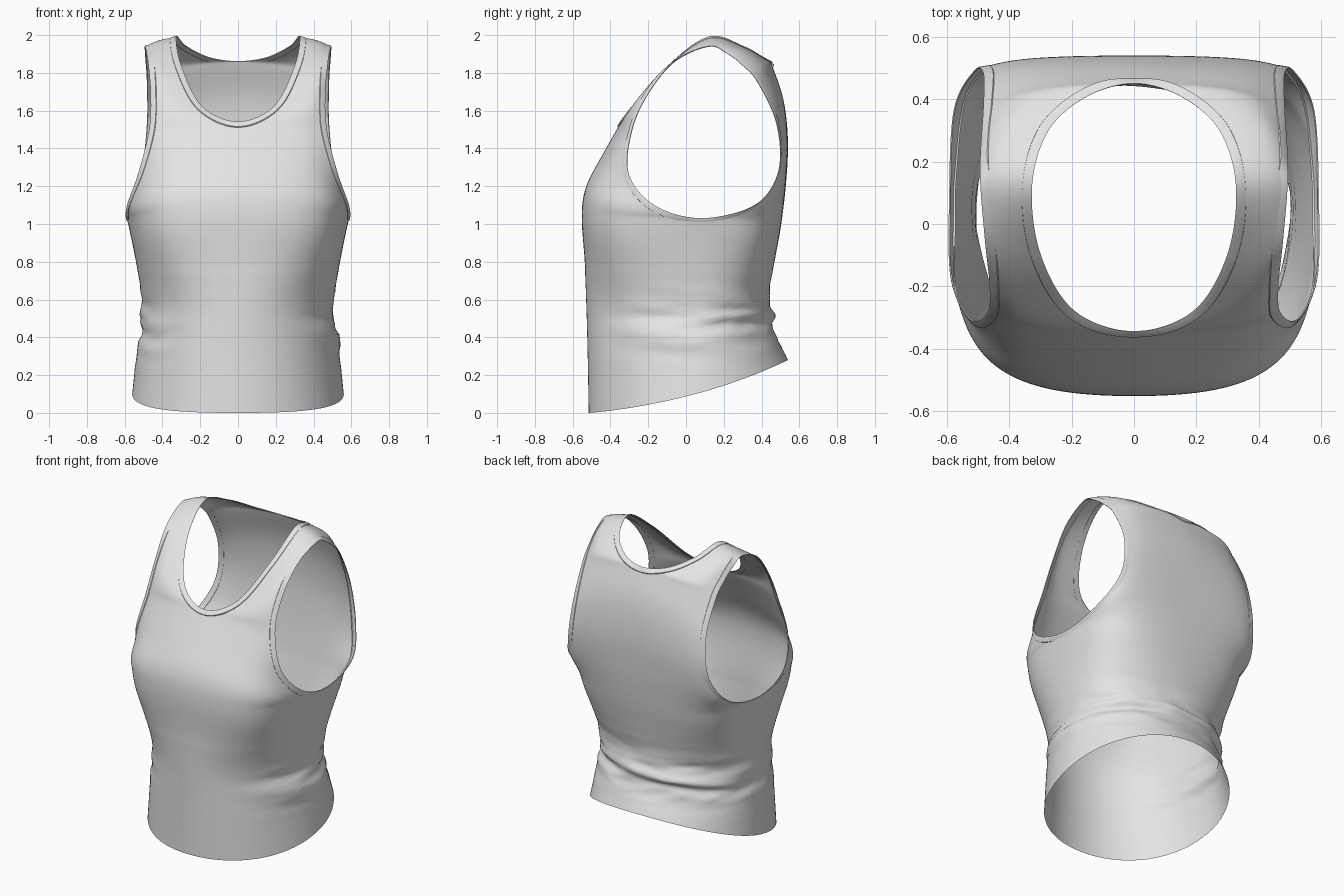
import bpy, bmesh, math
from mathutils import Vector, noise

if "Cube" in bpy.data.objects:
    bpy.data.objects.remove(bpy.data.objects["Cube"])

SUB, COLS = 12, 36

cloth = bpy.data.materials.new("light_grey_cloth")
cloth.diffuse_color = (0.78, 0.78, 0.78, 1)
cloth.use_nodes = True
cloth.node_tree.nodes["Principled BSDF"].inputs["Base Color"].default_value = cloth.diffuse_color


def spline(pts, before=None, after=None):
    """Catmull-Rom through pts, SUB samples per segment."""
    p = [Vector(q) for q in pts]
    p = [Vector(before) if before else 2 * p[0] - p[1]] + p + \
        [Vector(after) if after else 2 * p[-1] - p[-2]]
    out = []
    for i in range(1, len(p) - 2):
        a, b, c, d = p[i - 1:i + 3]
        for k in range(SUB):
            t = k / SUB
            out.append(0.5 * (2 * b + (c - a) * t + (2 * a - 5 * b + 4 * c - d) * t * t
                              + (3 * b - a - 3 * c + d) * t ** 3))
    return out + [p[-2]]


def smooth(a, b, v):
    t = max(0, min(1, (v - a) / (b - a)))
    return t * t * (3 - 2 * t)


# Guide curves for one half: side seam, armhole, front centre, neckline, back centre
side = [(.56, .05, .10), (.535, .05, .34), (.51, .05, .58), (.545, .06, .82), (.59, .08, 1.03)]
arm = [(.59, .08, 1.03), (.585, -.17, 1.10), (.525, -.305, 1.27), (.468, -.285, 1.50),
       (.46, -.20, 1.69), (.475, -.06, 1.86), (.49, .12, 1.94), (.49, .215, 1.905),
       (.485, .30, 1.84), (.48, .38, 1.75), (.48, .48, 1.53), (.51, .49, 1.28),
       (.575, .365, 1.10), (.59, .08, 1.03)]
front = [(0, -.515, 0), (0, -.52, .28), (0, -.527, .55), (0, -.537, .8), (0, -.553, 1.04),
         (0, -.53, 1.20), (0, -.445, 1.365), (0, -.345, 1.54)]
neck = [(0, -.345, 1.54), (.19, -.28, 1.62), (.3, -.1, 1.83), (.328, .12, 1.99),
        (.275, .3, 1.94), (.15, .41, 1.88), (0, .45, 1.86)]
back = [(0, .45, 1.86), (0, .515, 1.67), (0, .54, 1.45), (0, .53, 1.22), (0, .505, 1.0),
        (0, .475, .83), (0, .445, .65), (0, .46, .46), (0, .54, .28)]


def mirrored(q):
    return (-q[0], q[1], q[2])


seam = spline(side)
outer = seam + spline(arm, arm[-2], arm[1])[1:] + seam[::-1][1:]
inner = spline(front) + spline(neck, mirrored(neck[1]), mirrored(neck[-2]))[1:] + spline(back)[1:]
n_seam, n_all = len(seam), len(outer)


def cross_row(i):
    """Bezier from the centre or neck edge out to the side or armhole edge."""
    a, d = inner[i], outer[i]
    steps = min(i, n_all - 1 - i) - (n_seam - 1)
    f = smooth(-SUB, 3 * SUB, steps)
    k = .57 + .26 * smooth(.5, 1.05, a.z)
    k += (.7 - k) * f
    v = d - a
    slope = 0
    if steps < 3 * SUB:
        o = inner[n_all - 1 - i] - a
        slope = o.z / o.y
    b = a + Vector((k * v.x, 0, v.z * .33 * f))
    c = d - Vector((.2 * f * v.x, k * v.y, v.z * .33 * f + slope * k * v.y * (1 - f)))
    row = []
    for j in range(COLS + 1):
        t = j / COLS
        u = 1 - t
        row.append(a * u ** 3 + b * 3 * u * u * t + c * 3 * u * t * t + d * t ** 3)
    return row


def wrinkle(p):
    """Bunched folds around the sides and back of the waist."""
    if p.z > 1.0:
        return p
    zc = p.z - .05 * smooth(-.2, .5, p.y)
    w = smooth(-.5, -.05, p.y) * math.exp(-((zc - .46) / .14) ** 2)
    tilt = p.z + .1 * p.x * p.y
    n1 = noise.noise(Vector((p.x * 2.6, p.y * 2.6, tilt * 11)))
    n2 = noise.noise(Vector((p.x * 4 + 7, p.y * 4, tilt * 17)))
    z0 = .48 + .035 * math.sin(3 * p.x + 1) + .03 * p.y
    fold = math.exp(-((p.z - z0) / .022) ** 2) - .8 * math.exp(-((p.z - z0 + .05) / .025) ** 2)
    d = w * (.03 * n1 + .018 * (.3 - abs(n2)) + .015 * fold * smooth(-.2, .2, p.y))
    return p + Vector((p.x, p.y, 0)).normalized() * d


def finish(bm, name):
    me = bpy.data.meshes.new(name)
    for f in bm.faces:
        f.smooth = True
    bm.to_mesh(me)
    me.materials.append(cloth)
    ob = bpy.data.objects.new(name, me)
    bpy.context.collection.objects.link(ob)
    return ob


# Tank top body: both mirrored halves welded together
bm = bmesh.new()
rows = [cross_row(i) for i in range(n_all)]
for sx in (1, -1):
    grid = [[bm.verts.new(wrinkle(Vector((sx * p.x, p.y, p.z)))) for p in r] for r in rows]
    for r0, r1 in zip(grid, grid[1:]):
        for j in range(COLS):
            q = (r0[j], r0[j + 1], r1[j + 1], r1[j])
            bm.faces.new(q if sx > 0 else q[::-1])
bmesh.ops.remove_doubles(bm, verts=bm.verts[:], dist=2e-4)
# Relax the row creases, keeping the open edges in place
inside = [v for v in bm.verts if not v.is_boundary and v.co.z > .75]
for _ in range(12):
    bmesh.ops.smooth_vert(bm, verts=inside, factor=.5, use_axis_x=True, use_axis_y=True,
                          use_axis_z=True)
bmesh.ops.recalc_face_normals(bm, faces=bm.faces[:])
probe = min(bm.faces, key=lambda f: f.calc_center_median().y)
if probe.normal.y > 0:
    bmesh.ops.reverse_faces(bm, faces=bm.faces[:])
bm.normal_update()
finish(bm, "tank_top_body")

# Binding strips along the neckline and both armholes
rim = [e for e in bm.edges if e.is_boundary and min(v.co.z for v in e.verts) > .6]


def mid_x(e):
    return (e.verts[0].co.x + e.verts[1].co.x) / 2


trims = {
    "neck_trim": ([e for e in rim if abs(mid_x(e)) < .4], Vector((0, .05, 1.8))),
    "right_arm_trim": ([e for e in rim if mid_x(e) > .4], Vector((.5, .1, 1.48))),
    "left_arm_trim": ([e for e in rim if mid_x(e) < -.4], Vector((-.5, .1, 1.48))),
}
PROFILE = ((0, -.002), (-.002, .002), (.003, .004), (.03, .004), (.033, -.002))
for name, (edges, centre) in trims.items():
    tb = bmesh.new()
    near, strip = {}, {}
    for e in edges:
        for v in e.verts:
            near.setdefault(v, []).append(e.other_vert(v))
    normals = {v: v.normal.copy() for v in near}
    for _ in range(8):
        normals = {v: sum((normals[o] for o in nb), normals[v]).normalized()
                   for v, nb in near.items()}
    for v, nb in near.items():
        t = (nb[0].co - nb[-1].co) if len(nb) > 1 else nb[0].co - v.co
        n = normals[v]
        d = n.cross(t).normalized()
        if d.dot(v.co - centre) < 0:
            d = -d
        strip[v] = [tb.verts.new(v.co + d * a + n * b) for a, b in PROFILE]
    for e in edges:
        s0, s1 = strip[e.verts[0]], strip[e.verts[1]]
        for k in range(4):
            tb.faces.new((s0[k], s1[k], s1[k + 1], s0[k + 1]))
    bmesh.ops.recalc_face_normals(tb, faces=tb.faces[:])
    # Face the strip outward like the cloth beneath it
    score = sum(f.normal.dot(normals[v]) for v, s in strip.items() for f in s[2].link_faces)
    if score < 0:
        bmesh.ops.reverse_faces(tb, faces=tb.faces[:])
    ob = finish(tb, name)
    tb.free()
    bpy.ops.object.select_all(action='DESELECT')
    ob.select_set(True)
    bpy.context.view_layer.objects.active = ob
    bpy.ops.object.shade_smooth_by_angle(angle=math.radians(40))
bm.free()
